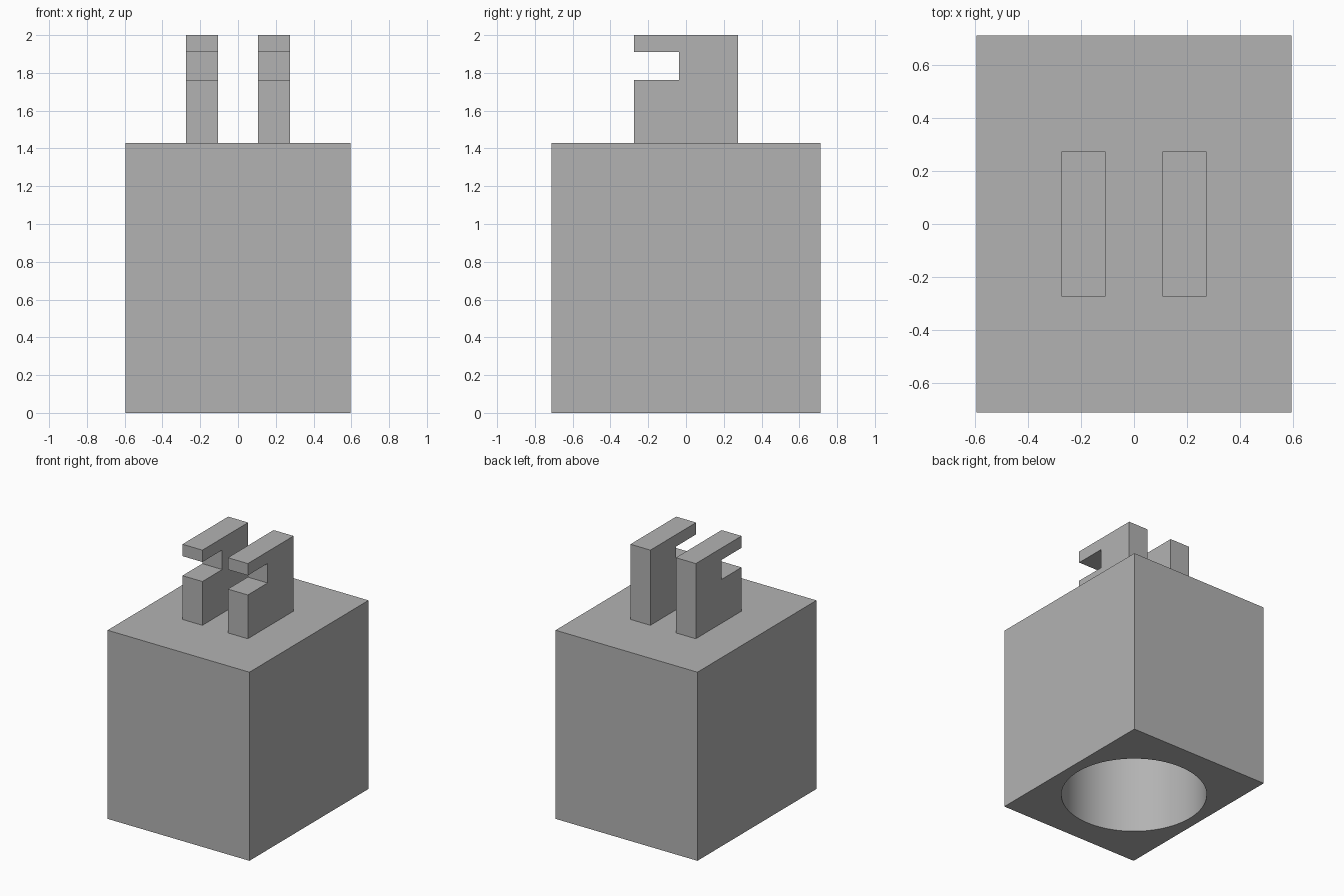
import bpy
import bmesh
import math

cube = bpy.data.objects.get("Cube")
if cube:
    bpy.data.objects.remove(cube, do_unlink=True)

grey = bpy.data.materials.new("plain grey")
grey.use_nodes = True
colour = (0.45, 0.45, 0.45, 1)
grey.diffuse_color = colour
grey.node_tree.nodes["Principled BSDF"].inputs["Base Color"].default_value = colour

WIDTH, DEPTH, HEIGHT = 1.19, 1.426, 1.43
BORE_RADIUS, BORE_DEPTH = 0.512, 1.19


def finish(name, bm):
    bmesh.ops.recalc_face_normals(bm, faces=bm.faces)
    mesh = bpy.data.meshes.new(name)
    bm.to_mesh(mesh)
    bm.free()
    mesh.materials.append(grey)
    obj = bpy.data.objects.new(name, mesh)
    bpy.context.collection.objects.link(obj)
    return obj


def extrude_profile(name, profile, x0, x1):
    """Extrude a (y, z) outline along x."""
    bm = bmesh.new()
    face = bm.faces.new([bm.verts.new((x0, y, z)) for y, z in profile])
    out = bmesh.ops.extrude_face_region(bm, geom=[face])
    verts = [v for v in out["geom"] if isinstance(v, bmesh.types.BMVert)]
    bmesh.ops.translate(bm, verts=verts, vec=(x1 - x0, 0, 0))
    return finish(name, bm)


# Body block
hy = DEPTH / 2
body = extrude_profile("body", [(-hy, 0), (hy, 0), (hy, HEIGHT), (-hy, HEIGHT)],
                       -WIDTH / 2, WIDTH / 2)

# Round blind bore from below
bm = bmesh.new()
bmesh.ops.create_cone(bm, cap_ends=True, segments=96, radius1=BORE_RADIUS,
                      radius2=BORE_RADIUS, depth=2 * BORE_DEPTH)
cutter = finish("bore_cutter", bm)
cutter.hide_render = True
cutter.hide_set(True)
bore = body.modifiers.new("bore", "BOOLEAN")
bore.operation = "DIFFERENCE"
bore.solver = "EXACT"
bore.object = cutter

# Apply the cut, then smooth only the bore wall
bpy.context.view_layer.update()
cut = bpy.data.meshes.new_from_object(
    body.evaluated_get(bpy.context.evaluated_depsgraph_get()))
body.modifiers.clear()
body.data = cut
bpy.data.objects.remove(cutter, do_unlink=True)
bpy.ops.object.select_all(action="DESELECT")
body.select_set(True)
bpy.context.view_layer.objects.active = body
bpy.ops.object.shade_smooth_by_angle(angle=math.radians(30))

# Pair of upright lugs, each with a slot open to the front
lug = [(-0.274, HEIGHT), (0.274, HEIGHT), (0.274, 2), (-0.274, 2),
       (-0.274, 1.91), (-0.036, 1.91), (-0.036, 1.762), (-0.274, 1.762)]
for name, side in (("left_lug", 1), ("right_lug", -1)):
    extrude_profile(name, lug, side * 0.107, side * 0.274)
